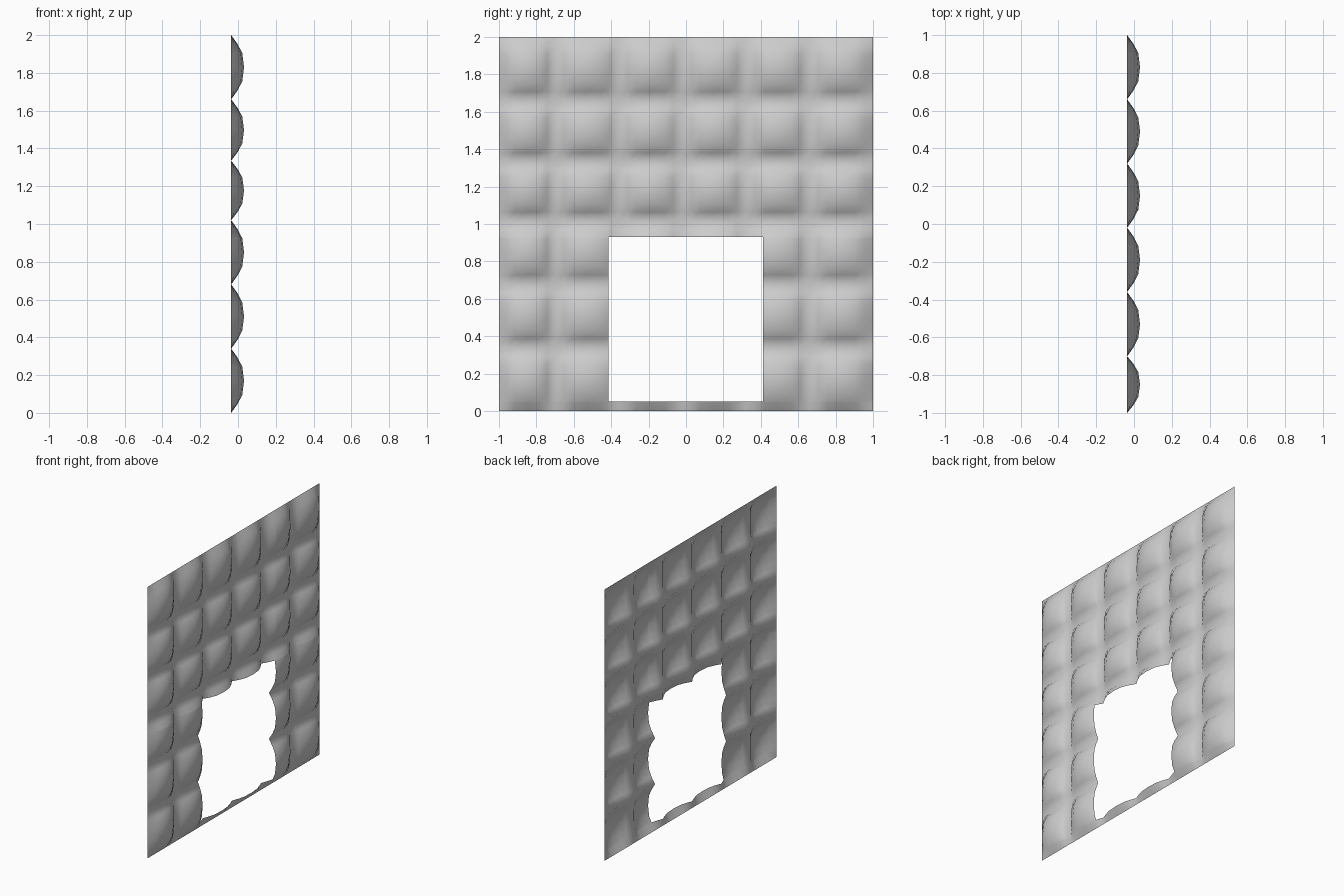
import bpy, bmesh
from mathutils import Vector

if "Cube" in bpy.data.objects:
    bpy.data.objects.remove(bpy.data.objects["Cube"])

BACK, PUFF = -0.036, 0.068
# Seam lines of the quilting
SEAMS_Y = [-1, -0.70, -0.36, -0.02, 0.32, 0.66, 1]
SEAMS_Z = [0, 0.34, 0.68, 1.02, 1.335, 1.66, 2]
# Puffed section across one pad: (position, height)
PROFILE = [(0, 0), (0.14, 0.5), (0.28, 0.86), (0.5, 1), (0.72, 0.86), (0.86, 0.5)]


def stations(seams):
    pts = []
    for a, b in zip(seams, seams[1:]):
        pts += [(a + (b - a) * t, h) for t, h in PROFILE]
    return pts + [(seams[-1], 0)]


# Quilted sheet
bm = bmesh.new()
ys, zs = stations(SEAMS_Y), stations(SEAMS_Z)
grid = [[bm.verts.new((BACK + PUFF * hy * hz, y, z)) for y, hy in ys] for z, hz in zs]
for r0, r1 in zip(grid, grid[1:]):
    for i in range(len(ys) - 1):
        bm.faces.new((r0[i], r0[i + 1], r1[i + 1], r1[i]))

# Rectangular opening
Y0, Y1, Z0, Z1 = -0.415, 0.412, 0.05, 0.93
for co, no in [((0, Y0, 0), (0, 1, 0)), ((0, Y1, 0), (0, 1, 0)),
               ((0, 0, Z0), (0, 0, 1)), ((0, 0, Z1), (0, 0, 1))]:
    bmesh.ops.bisect_plane(bm, geom=bm.verts[:] + bm.edges[:] + bm.faces[:],
                           dist=1e-5, plane_co=Vector(co), plane_no=Vector(no))
inside = [f for f in bm.faces
          if Y0 < f.calc_center_median().y < Y1 and Z0 < f.calc_center_median().z < Z1]
bmesh.ops.delete(bm, geom=inside, context='FACES')
for f in bm.faces:
    f.smooth = True

mesh = bpy.data.meshes.new("quilted_panel")
bm.to_mesh(mesh)
bm.free()
panel = bpy.data.objects.new("quilted_panel", mesh)
bpy.context.collection.objects.link(panel)
